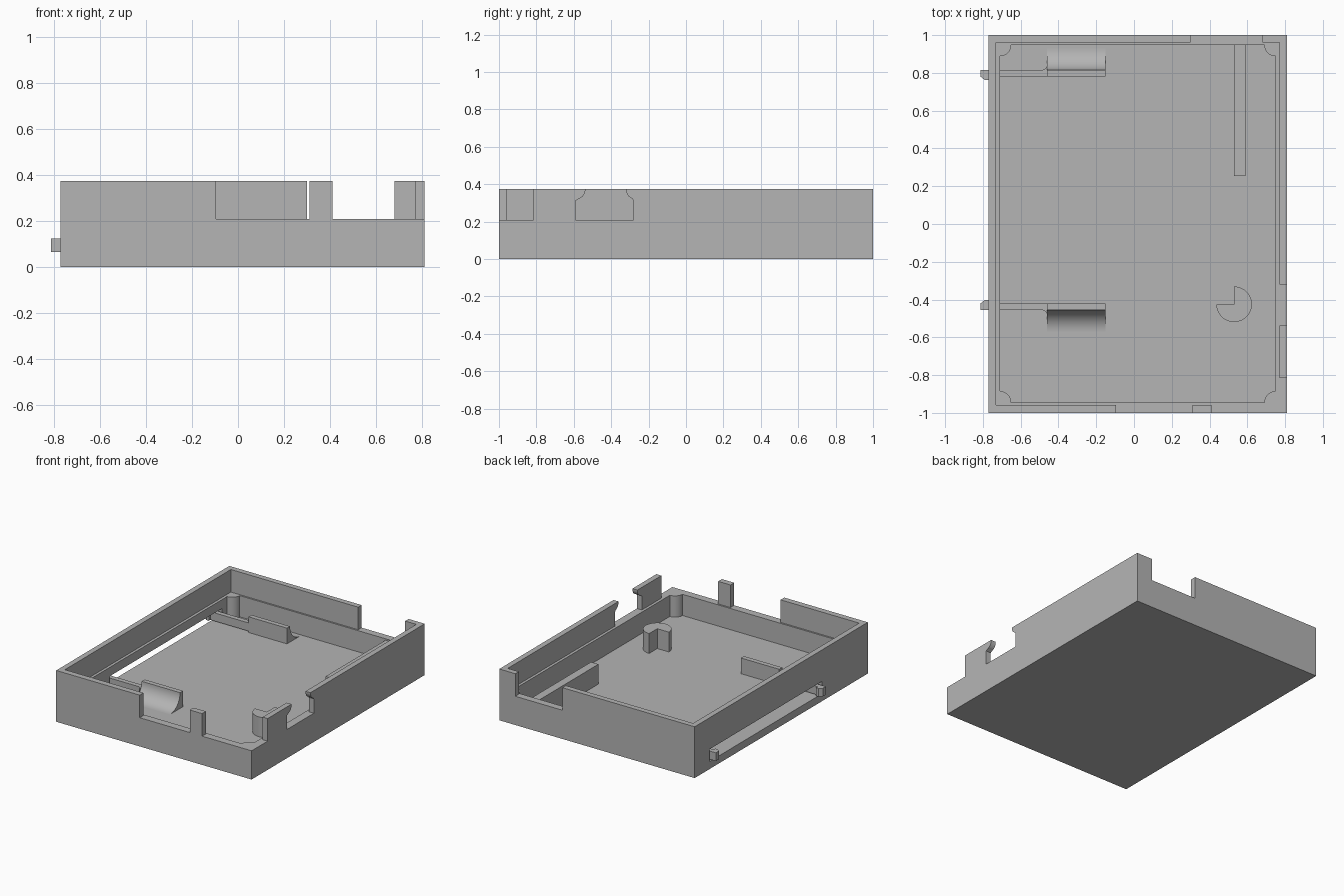
import bpy, bmesh, math
from mathutils import Vector

if "Cube" in bpy.data.objects:
    bpy.data.objects.remove(bpy.data.objects["Cube"])

grey = bpy.data.materials.new("plain_grey")
grey.diffuse_color = (0.46, 0.46, 0.46, 1)
grey.use_nodes = True
grey.node_tree.nodes["Principled BSDF"].inputs["Base Color"].default_value = grey.diffuse_color

FLOOR, LEDGE, TOP = 0.055, 0.21, 0.375


def prism(name, pts, lo, hi, axis="z", smooth=False):
    """Extrude a 2D outline along an axis: z takes (x, y), x takes (y, z)."""
    place = (lambda a, b, t: (a, b, t)) if axis == "z" else (lambda a, b, t: (t, a, b))
    bm = bmesh.new()
    face = bm.faces.new([bm.verts.new(place(a, b, lo)) for a, b in pts])
    ext = bmesh.ops.extrude_face_region(bm, geom=[face])
    moved = [v for v in ext["geom"] if isinstance(v, bmesh.types.BMVert)]
    bmesh.ops.translate(bm, verts=moved, vec=Vector(place(0, 0, hi - lo)))
    bmesh.ops.recalc_face_normals(bm, faces=bm.faces)
    mesh = bpy.data.meshes.new(name)
    bm.to_mesh(mesh)
    bm.free()
    mesh.materials.append(grey)
    ob = bpy.data.objects.new(name, mesh)
    bpy.context.collection.objects.link(ob)
    if smooth:
        bpy.ops.object.select_all(action="DESELECT")
        ob.select_set(True)
        bpy.context.view_layer.objects.active = ob
        bpy.ops.object.shade_smooth_by_angle(angle=math.radians(30))
    return ob


def box(name, x0, x1, y0, y1, z0, z1):
    return prism(name, [(x0, y0), (x1, y0), (x1, y1), (x0, y1)], z0, z1)


def arc(cx, cy, r, a0, a1, n):
    angles = [math.radians(a0 + (a1 - a0) * i / n) for i in range(n + 1)]
    return [(cx + r * math.cos(a), cy + r * math.sin(a)) for a in angles]


def cut(target, cutter):
    mod = target.modifiers.new("cut", "BOOLEAN")
    mod.operation, mod.solver, mod.object = "DIFFERENCE", "EXACT", cutter
    bpy.context.view_layer.objects.active = target
    bpy.ops.object.modifier_apply(modifier=mod.name)
    bpy.data.objects.remove(cutter)


# Tray shell with a stepped inner rim
shell = box("tray_shell", -0.77, 0.81, -1, 1, 0, TOP)
cut(shell, box("cavity", -0.71, 0.75, -0.945, 0.948, FLOOR, 0.5))
cut(shell, box("rim_step", -0.73, 0.77, -0.957, 0.96, LEDGE, 0.5))

# Openings in the front, corner and back walls
for x0, x1, y0, y1 in [(-0.095, 0.31, -1.1, -0.9), (0.41, 0.9, -1.1, -0.9),
                       (0.7, 0.9, -1.1, -0.815), (0.30, 0.68, 0.9, 1.1)]:
    cut(shell, box("wall_opening", x0, x1, y0, y1, LEDGE, 0.5))

# Slot in the right wall, narrowed at the top by two curved lips
slot = [(-0.59, LEDGE), (-0.28, LEDGE)]
slot += [(-0.28, 0.312)] + arc(-0.27, 0.37, 0.05, 250, 180, 6) + [(-0.32, 0.5)]
slot += [(-0.538, 0.5)] + arc(-0.588, 0.37, 0.05, 0, -70, 6) + [(-0.59, 0.312)]
cut(shell, prism("side_slot", slot, 0.7, 0.9, "x"))

# Window in the left wall
cut(shell, box("latch_window", -0.9, -0.65, -0.47, 0.83, FLOOR, 0.145))

# Rounded corner posts
for i, (cx, cy, a) in enumerate([(-0.71, -0.945, 0), (0.75, -0.945, 90),
                                 (0.75, 0.948, 180), (-0.71, 0.948, 270)]):
    prism(f"corner_post_{i + 1}", [(cx, cy)] + arc(cx, cy, 0.06, a, a + 90, 10),
          FLOOR - 0.01, LEDGE, smooth=True)

# Three-quarter round pillar and straight rib
prism("pillar", [(0.53, -0.425)] + arc(0.53, -0.425, 0.094, 180, 450, 36),
      FLOOR - 0.01, 0.2, smooth=True)
box("rib", 0.53, 0.59, 0.255, 0.95, FLOOR - 0.01, 0.2)

# Pair of spring latches, mirrored about y = 0.18
for side, s in (("back", 1), ("front", -1)):
    def my(v):
        return 0.18 + s * v
    # anchor block with a concave foot
    foot = [(my(0.6), FLOOR - 0.01), (my(0.6), 0.17), (my(0.635), 0.17)]
    foot += [(my(a), b) for a, b in arc(0.75, 0.17, 0.115, 180, 270, 14)]
    foot += [(my(0.75), FLOOR - 0.01)]
    prism(f"{side}_latch_anchor", foot, -0.46, -0.15, "x", smooth=True)
    # thin arm with a fillet at the anchor
    arm = [(-0.78, 0.6), (-0.46, 0.6), (-0.46, 0.665)]
    arm += arc(-0.49, 0.665, 0.03, 0, -90, 6) + [(-0.78, 0.635)]
    prism(f"{side}_latch_arm", [(a, my(b)) for a, b in arm], 0.065, 0.125, smooth=True)
    # hooked tip outside the wall
    tip = [(-0.77, 0.582), (-0.79, 0.582), (-0.812, 0.6), (-0.812, 0.635), (-0.77, 0.635)]
    prism(f"{side}_latch_tip", [(a, my(b)) for a, b in tip], 0.065, 0.125)
